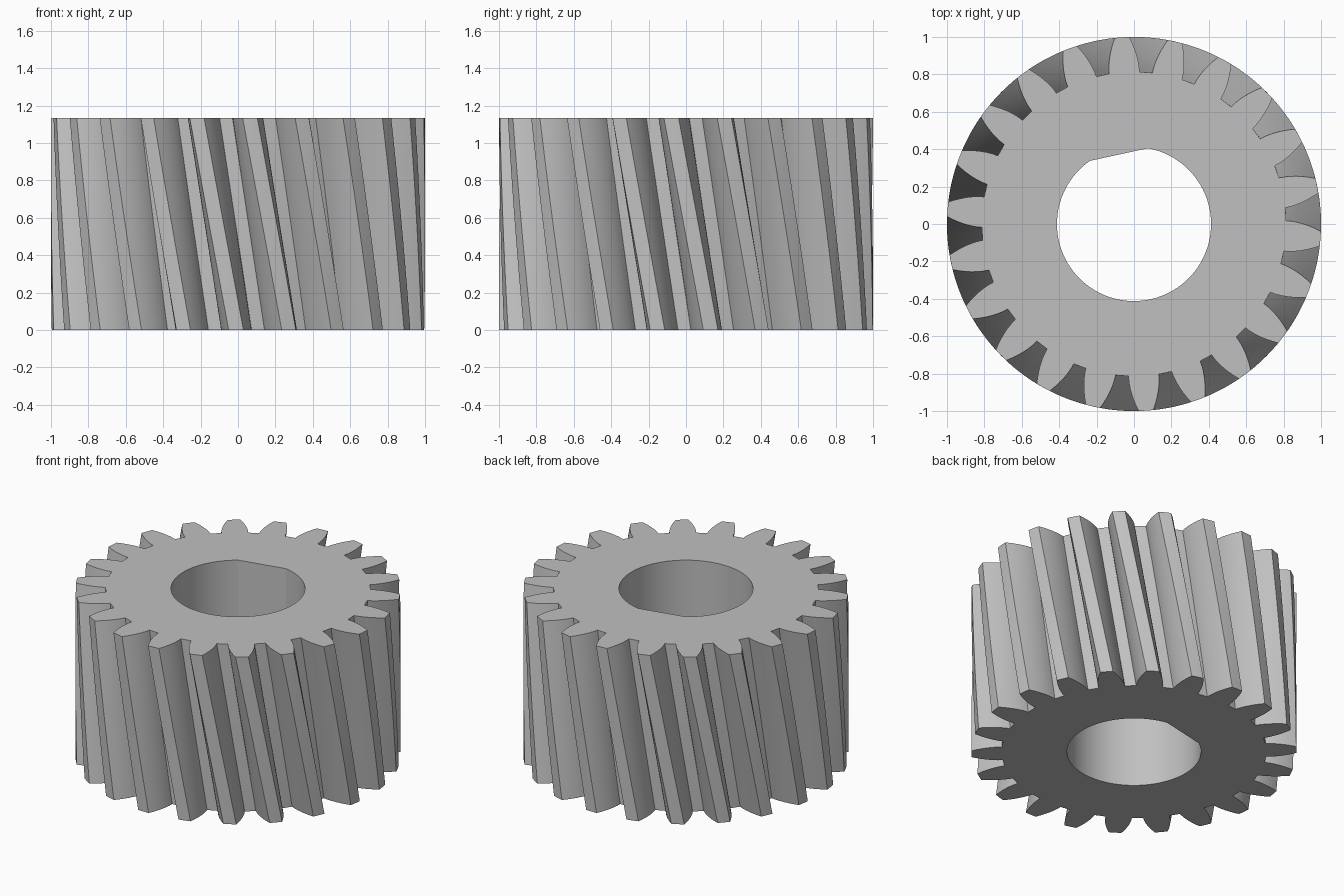
import bpy
import bmesh
from math import cos, sin, radians

old = bpy.data.objects.get("Cube")
if old:
    bpy.data.objects.remove(old, do_unlink=True)

TEETH = 22
HEIGHT = 1.134
TIP_R, ROOT_R, BORE_R = 1.0, 0.814, 0.412
TIP_HALF, ROOT_HALF = 2.25, 5.75      # half tooth thickness in degrees
PHASE, TWIST = 11.85, 12.1            # top tooth angle, turn from top to bottom
FLANK_STEPS, LAYERS = 6, 12
FLAT_START, FLAT_END = 125, 79.5      # flat on the bore wall


def polar(r, deg):
    return r * cos(radians(deg)), r * sin(radians(deg))


# Tooth outline: rising flank, tip land, falling flank
def tooth_outline():
    rising = []
    for i in range(FLANK_STEPS + 1):
        t = i / FLANK_STEPS
        half = ROOT_HALF - (ROOT_HALF - TIP_HALF) * t ** 1.5
        rising.append((ROOT_R + (TIP_R - ROOT_R) * t, -half))
    falling = [(r, -a) for r, a in reversed(rising)]
    return rising + [(TIP_R, 0)] + falling


def gear_ring(turn):
    return [polar(r, PHASE + turn + k * 360 / TEETH + a)
            for k in range(TEETH) for r, a in tooth_outline()]


def bore_ring(steps=72):
    sweep = 360 + FLAT_END - FLAT_START
    return [polar(BORE_R, FLAT_START + sweep * i / steps) for i in range(steps + 1)]


def add_ring(bm, points, z):
    return [bm.verts.new((x, y, z)) for x, y in points]


def bridge(bm, low, high):
    n = len(low)
    for i in range(n):
        j = (i + 1) % n
        bm.faces.new((low[i], low[j], high[j], high[i]))


bm = bmesh.new()

# Helical teeth
outer = [add_ring(bm, gear_ring(TWIST * (1 - i / LAYERS)), HEIGHT * i / LAYERS)
         for i in range(LAYERS + 1)]
for low, high in zip(outer, outer[1:]):
    bridge(bm, low, high)

# Straight bore with one flat
inner = [add_ring(bm, bore_ring(), z) for z in (0, HEIGHT)]
bridge(bm, inner[0], inner[1])

# End faces
for a, b in ((outer[0], inner[0]), (outer[-1], inner[1])):
    edges = [bm.edges.get((ring[i - 1], ring[i])) for ring in (a, b) for i in range(len(ring))]
    bmesh.ops.triangle_fill(bm, edges=edges, use_beauty=True, normal=(0, 0, 1))

bmesh.ops.recalc_face_normals(bm, faces=bm.faces[:])
mesh = bpy.data.meshes.new("helical_gear")
bm.to_mesh(mesh)
bm.free()

gear = bpy.data.objects.new("helical_gear", mesh)
bpy.context.collection.objects.link(gear)

# Grey material
grey = bpy.data.materials.new("light_grey")
grey.use_nodes = True
colour = (0.53, 0.53, 0.53, 1)
grey.diffuse_color = colour
grey.node_tree.nodes["Principled BSDF"].inputs["Base Color"].default_value = colour
mesh.materials.append(grey)

# Smooth flanks and bore, crisp edges
bpy.ops.object.select_all(action="DESELECT")
gear.select_set(True)
bpy.context.view_layer.objects.active = gear
bpy.ops.object.shade_smooth_by_angle(angle=radians(14))
